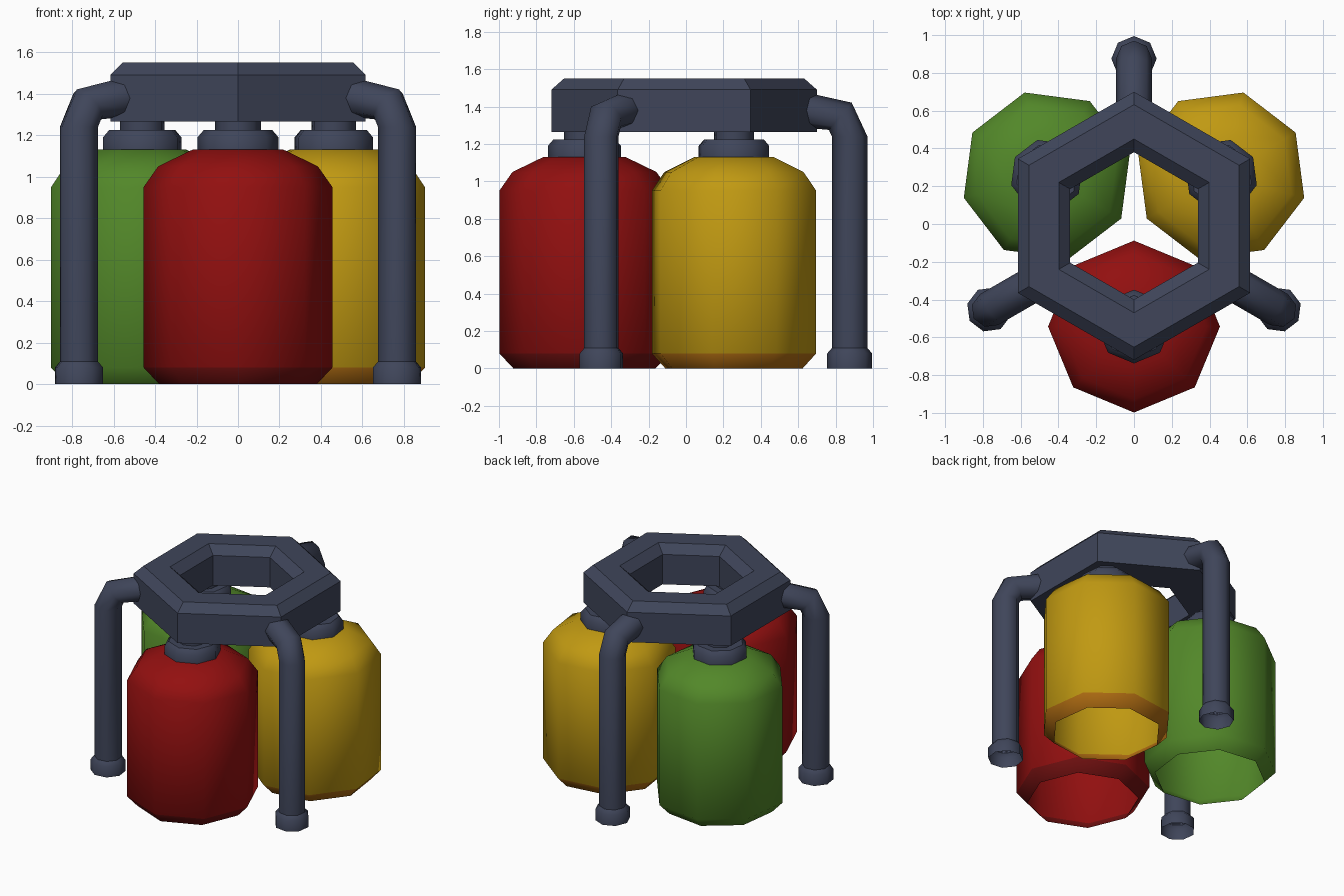
import bpy, bmesh, math
from mathutils import Vector

if "Cube" in bpy.data.objects:
    bpy.data.objects.remove(bpy.data.objects["Cube"])

YC = -0.01  # shared axis of the three-fold layout


def mat(name, rgb):
    m = bpy.data.materials.new(name)
    m.diffuse_color = (*rgb, 1)
    m.use_nodes = True
    m.node_tree.nodes["Principled BSDF"].inputs["Base Color"].default_value = m.diffuse_color
    return m


steel = mat("dark_steel", (0.050, 0.060, 0.102))
red = mat("red", (0.29, 0.005, 0.005))
dark_red = mat("dark_red", (0.16, 0.005, 0.005))
yellow = mat("yellow", (0.53, 0.32, 0.006))
orange = mat("orange", (0.43, 0.15, 0.006))
green = mat("green", (0.085, 0.245, 0.022))


def finish(bm, name, mats, band=None, angle=50):
    """Turn a bmesh into an object; faces centred below 'band' use the second colour."""
    bm.normal_update()
    me = bpy.data.meshes.new(name)
    for f in bm.faces:
        f.smooth = True
        if band is not None and f.calc_center_median().z < band:
            f.material_index = 1
    bm.to_mesh(me)
    bm.free()
    for m in mats:
        me.materials.append(m)
    me.set_sharp_from_angle(angle=math.radians(angle))
    ob = bpy.data.objects.new(name, me)
    bpy.context.collection.objects.link(ob)
    return ob


def skin(bm, rings, cap_end=False, closed=False):
    """Bridge successive rings of points with quads."""
    vs = [[bm.verts.new(p) for p in r] for r in rings]
    n = len(vs[0])
    pairs = list(zip(vs, vs[1:])) + ([(vs[-1], vs[0])] if closed else [])
    for a, b in pairs:
        for i in range(n):
            j = (i + 1) % n
            bm.faces.new((a[i], a[j], b[j], b[i]))
    if cap_end:
        bm.faces.new(vs[-1])


def lathe(bm, profile, centre, sides, rot, **kw):
    skin(bm, [[(centre[0] + r * math.cos(rot + i * math.tau / sides),
                centre[1] + r * math.sin(rot + i * math.tau / sides), z)
               for i in range(sides)] for r, z in profile], **kw)


def polar(r, a):
    return (r * math.cos(a), YC + r * math.sin(a))


# Hexagonal top ring, chamfered on its upper edges
bm = bmesh.new()
lathe(bm, [(0.71, 1.265), (0.71, 1.49), (0.642, 1.55), (0.46, 1.55),
           (0.39, 1.49), (0.39, 1.265)], (0, YC), 6, math.pi / 2, closed=True)
finish(bm, "top_ring", [steel], angle=30)

# Three tanks with their neck caps
tank = [(0.38, 0), (0.455, 0.08), (0.455, 0.95), (0.385, 1.05), (0.22, 1.13)]
neck = [(0.195, 1.12), (0.195, 1.19), (0.165, 1.225), (0.11, 1.225), (0.11, 1.28)]
for name, deg, mats in (("red", -90, [red, dark_red]), ("yellow", 30, [yellow, orange]),
                        ("green", 150, [green])):
    a = math.radians(deg)
    c = polar(0.533, a)
    bm = bmesh.new()
    lathe(bm, tank, c, 8, a, cap_end=True)
    finish(bm, name + "_tank", mats, band=0.08 if len(mats) > 1 else None)
    bm = bmesh.new()
    lathe(bm, neck, c, 8, a, cap_end=True)
    finish(bm, name + "_neck", [steel], angle=46)

# Three bent pipe legs with feet: path points are (radius, height, tilt of direction)
path = [(0.885, 0.10, 90), (0.885, 1.24, 90), (0.835, 1.348, 140), (0.62, 1.385, 172)]
foot = [(0.12, 0), (0.12, 0.08), (0.094, 0.11)]
for k, deg in enumerate((90, 210, 330)):
    a = math.radians(deg)
    out = Vector((math.cos(a), math.sin(a), 0))
    side = Vector((-math.sin(a), math.cos(a), 0))
    rings = []
    for r, z, tilt in path:
        t = math.radians(tilt)
        up = out * math.sin(t) + Vector((0, 0, -math.cos(t)))
        c = Vector((*polar(r, a), z))
        rings.append([c + 0.095 * (up * math.cos(i * math.tau / 8) + side * math.sin(i * math.tau / 8))
                      for i in range(8)])
    bm = bmesh.new()
    skin(bm, rings, cap_end=True)
    finish(bm, f"leg_{k + 1}", [steel])
    bm = bmesh.new()
    lathe(bm, foot, polar(0.885, a), 8, a)
    finish(bm, f"foot_{k + 1}", [steel])
